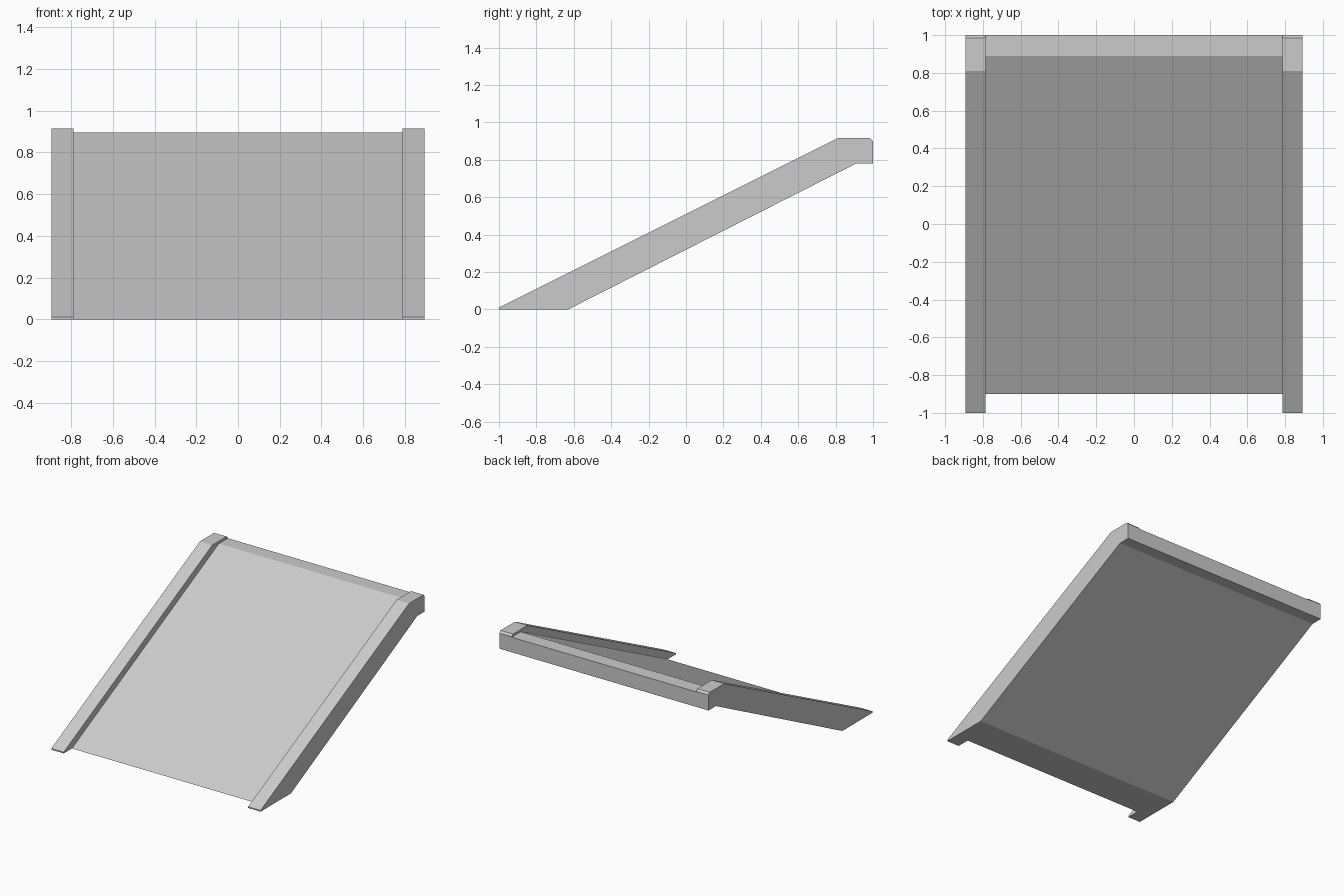
import bpy
import bmesh

old = bpy.data.objects.get("Cube")
if old:
    bpy.data.objects.remove(old, do_unlink=True)

grey = bpy.data.materials.new("light_grey")
grey.use_nodes = True
colour = (0.6, 0.6, 0.6, 1)
grey.diffuse_color = colour
grey.node_tree.nodes["Principled BSDF"].inputs["Base Color"].default_value = colour


def extrude_profile(name, profile, x0, x1):
    """Solid made by sweeping a (y, z) outline from x0 to x1."""
    bm = bmesh.new()
    face = bm.faces.new([bm.verts.new((x0, y, z)) for y, z in profile])
    swept = bmesh.ops.extrude_face_region(bm, geom=[face])["geom"]
    verts = [v for v in swept if isinstance(v, bmesh.types.BMVert)]
    bmesh.ops.translate(bm, verts=verts, vec=(x1 - x0, 0, 0))
    bmesh.ops.recalc_face_normals(bm, faces=bm.faces)
    mesh = bpy.data.meshes.new(name)
    bm.to_mesh(mesh)
    bm.free()
    mesh.materials.append(grey)
    obj = bpy.data.objects.new(name, mesh)
    bpy.context.collection.objects.link(obj)
    return obj


# Shared underside, from the back lip down to the ground
underside = [(1, 0.78), (0.91, 0.78), (-0.63, 0)]
outer, inner = 0.893, 0.787

# Sloping deck with a level landing at the back
extrude_profile("ramp_deck", underside + [(-0.9, 0), (0.89, 0.896), (1, 0.896)],
                -inner, inner)

# Raised side rails with a chamfered back edge
rail = underside + [(-1, 0), (-1, 0.01), (0.81, 0.915), (0.985, 0.915), (1, 0.9)]
for name, side in (("left_rail", 1), ("right_rail", -1)):
    extrude_profile(name, rail, side * inner, side * outer)
